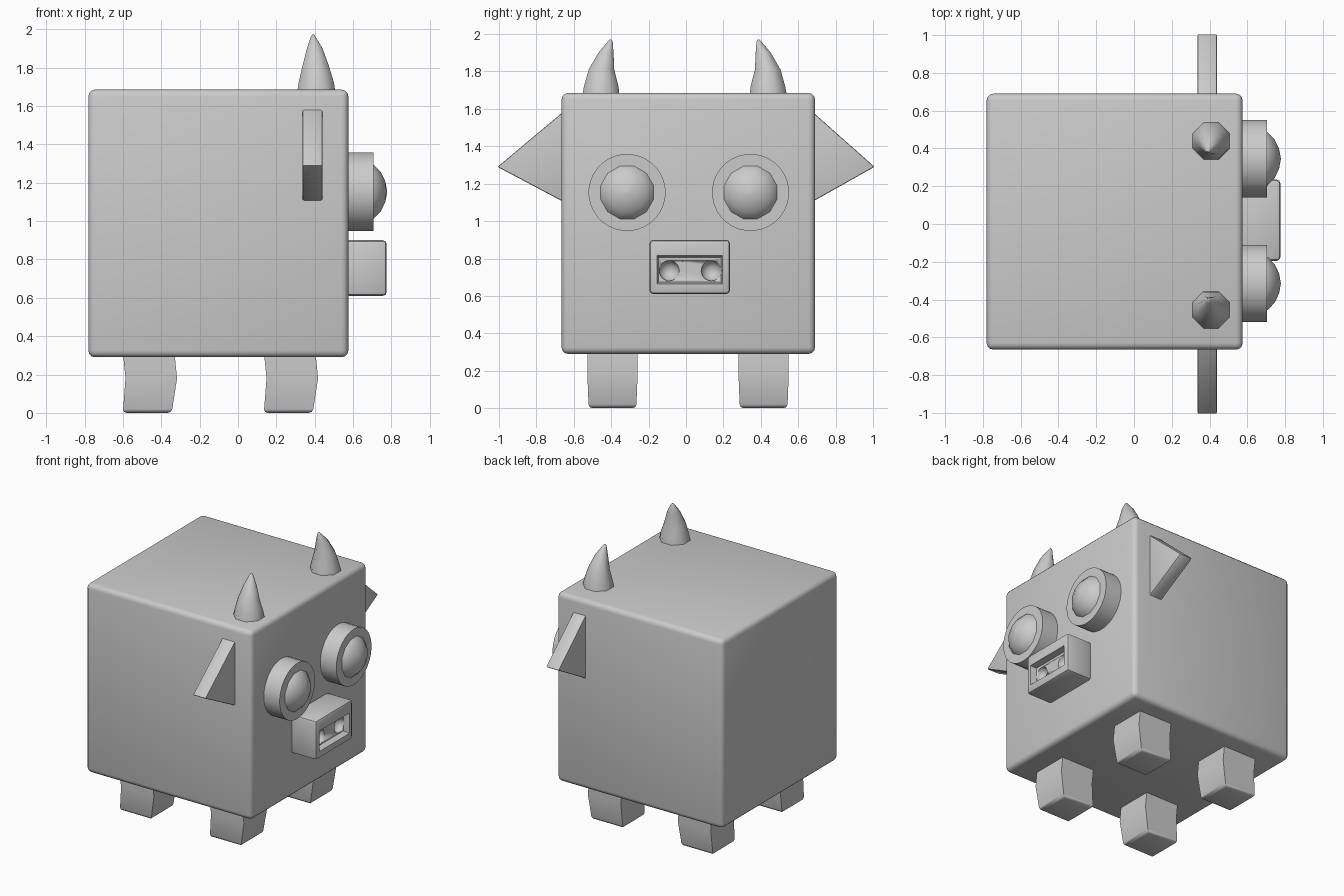
import bpy, bmesh, math
from mathutils import Vector

cube = bpy.data.objects.get("Cube")
if cube:
    bpy.data.objects.remove(cube, do_unlink=True)

grey = bpy.data.materials.new("plain grey")
grey.use_nodes = True
colour = (0.6, 0.6, 0.6, 1)
grey.diffuse_color = colour
grey.node_tree.nodes["Principled BSDF"].inputs["Base Color"].default_value = colour


def finish(name, bm, angle=50):
    """Turn a bmesh into a smooth shaded object."""
    bmesh.ops.recalc_face_normals(bm, faces=bm.faces[:])
    mesh = bpy.data.meshes.new(name)
    bm.to_mesh(mesh)
    bm.free()
    mesh.materials.append(grey)
    ob = bpy.data.objects.new(name, mesh)
    bpy.context.collection.objects.link(ob)
    bpy.ops.object.select_all(action="DESELECT")
    ob.select_set(True)
    bpy.context.view_layer.objects.active = ob
    bpy.ops.object.shade_smooth_by_angle(angle=math.radians(angle))
    return ob


def soften(bm, width, segments=2, edges=None):
    bmesh.ops.bevel(bm, geom=edges or bm.edges[:], offset=width, segments=segments,
                    profile=0.5, affect="EDGES")


def box(lo, hi):
    bm = bmesh.new()
    bmesh.ops.create_cube(bm, size=1)
    lo, hi = Vector(lo), Vector(hi)
    for v in bm.verts:
        v.co = (lo + hi) / 2 + v.co * (hi - lo)
    return bm


def loft(rings, sides, point):
    """Skin rings of (a, b, height, radius); point maps them to x, y, z."""
    bm = bmesh.new()
    loops = []
    for a, b, h, r in rings:
        turns = [math.tau * (i + 0.5) / sides for i in range(sides)]
        loops.append([bm.verts.new(point(a + r * math.cos(t), b + r * math.sin(t), h))
                      for t in turns])
    for low, high in zip(loops, loops[1:]):
        for i in range(sides):
            j = (i + 1) % sides
            bm.faces.new((low[i], low[j], high[j], high[i]))
    bm.faces.new(loops[0])
    bm.faces.new(loops[-1])
    return bm


# Body block
bm = box((-0.78, -0.665, 0.29), (0.575, 0.69, 1.685))
soften(bm, 0.035, 3)
finish("body", bm)

# Legs with a slight knee
for end, x in (("rear", -0.465), ("front", 0.27)):
    for side, y in (("right", -0.393), ("left", 0.415)):
        knee = [(x - 0.008, y, 0, 0.18), (x + 0.013, y, 0.18, 0.19), (x, y, 0.31, 0.19)]
        bm = loft(knee, 4, lambda a, b, h: (a, b, h))
        base = [e for e in bm.edges if all(v.co.z < 0.01 for v in e.verts)]
        soften(bm, 0.02, 2, base)
        finish(f"{end}_{side}_leg", bm)

# Horns bending inward
horn = [(0.408, 0.44, 1.67, 0.108), (0.408, 0.438, 1.72, 0.1), (0.405, 0.437, 1.81, 0.074),
        (0.4, 0.413, 1.9, 0.044), (0.392, 0.39, 1.96, 0.014), (0.391, 0.387, 1.972, 0.004)]
for side, sign, shift in (("left", 1, 0), ("right", -1, -0.015)):
    finish(f"{side}_horn", loft(horn, 8, lambda a, b, h: (a, sign * b + shift, h)), 60)

# Wedge ears
for side, sign, root in (("left", 1, 0.67), ("right", -1, 0.65)):
    bm = bmesh.new()
    outline = [(root, 1.59), (root, 1.1), (1.008, 1.29)]
    verts = [bm.verts.new((0.336, sign * y, z)) for y, z in outline]
    face = bm.faces.new(verts)
    out = bmesh.ops.extrude_face_region(bm, geom=[face])["geom"]
    bmesh.ops.translate(bm, vec=(0.104, 0, 0),
                        verts=[g for g in out if isinstance(g, bmesh.types.BMVert)])
    soften(bm, 0.008)
    finish(f"{side}_ear", bm, 35)

# Round eyes with domed pupils
for side, y in (("left", 0.345), ("right", -0.315)):
    def facing(a, b, h):
        return (h, a, b)
    z = 1.153
    disc = [(y, z, 0.56, 0.206), (y, z, 0.705, 0.206)]
    finish(f"{side}_eye", loft(disc, 32, facing))
    dome = [(y, z, 0.69, 0.152), (y, z, 0.708, 0.145), (y, z, 0.745, 0.105),
            (y, z, 0.768, 0.055), (y, z, 0.777, 0.005)]
    finish(f"{side}_pupil", loft(dome, 12, facing))

# Snout with a recessed front
bm = box((0.56, -0.195, 0.61), (0.775, 0.235, 0.9))
soften(bm, 0.02)
front = max(bm.faces, key=lambda f: f.calc_center_median().x + f.calc_area())
bmesh.ops.inset_region(bm, faces=[front], thickness=0.02)
for v in front.verts:
    v.co.y = 0.195 if v.co.y > 0 else -0.155
    v.co.z = 0.815 if v.co.z > 0.75 else 0.665
bmesh.ops.inset_region(bm, faces=[front], thickness=0.012, depth=-0.045)
snout = finish("snout", bm, 40)

# Nostril hollows
for y in (-0.09, 0.135):
    bm = bmesh.new()
    bmesh.ops.create_uvsphere(bm, u_segments=16, v_segments=10, radius=0.055)
    bmesh.ops.translate(bm, vec=(0.735, y, 0.735), verts=bm.verts[:])
    cutter = finish("nostril_cutter", bm)
    cut = snout.modifiers.new("nostril", "BOOLEAN")
    cut.operation = "DIFFERENCE"
    cut.object = cutter
    bpy.context.view_layer.objects.active = snout
    bpy.ops.object.modifier_apply(modifier=cut.name)
    bpy.data.objects.remove(cutter, do_unlink=True)
